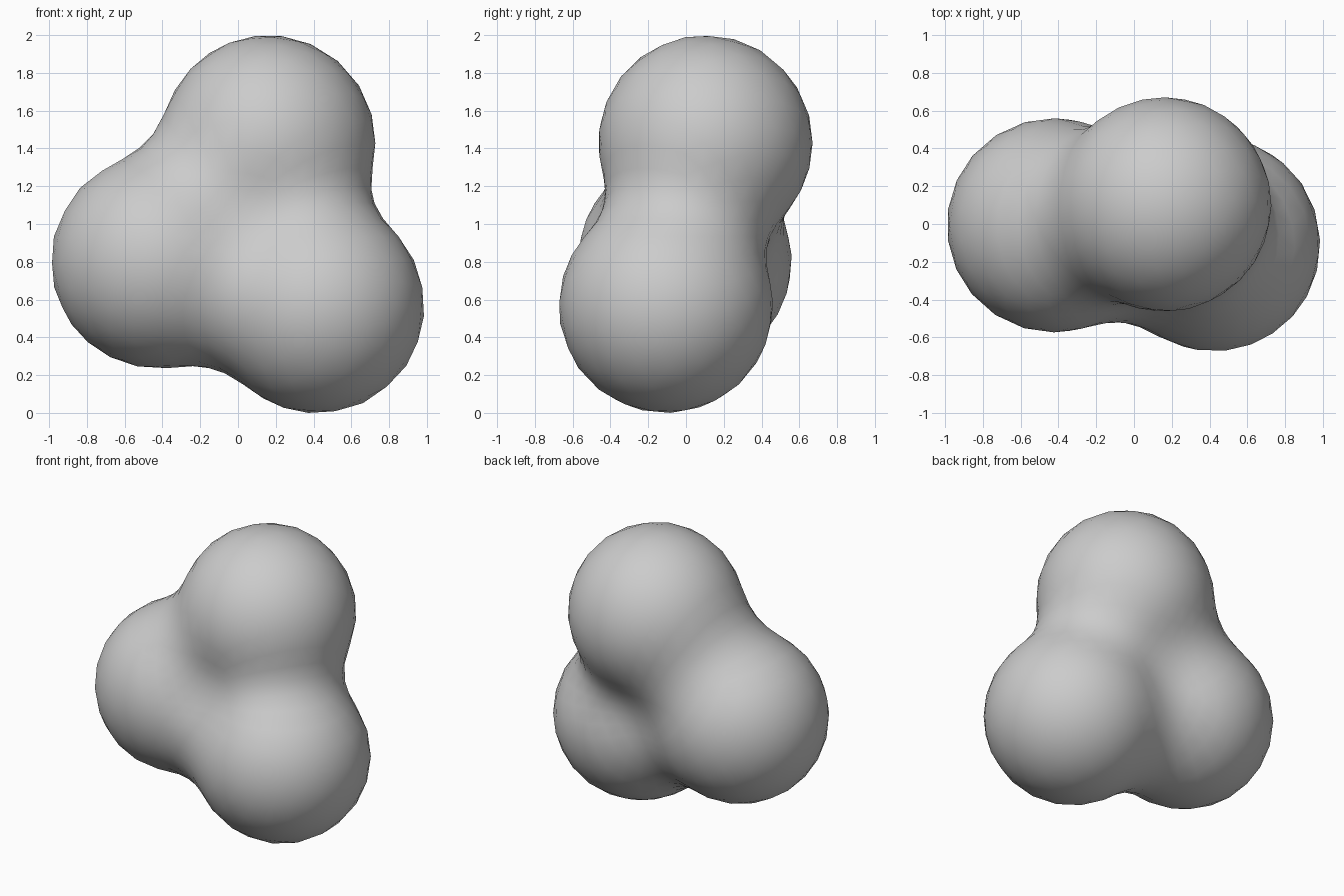
import bpy, bmesh
from mathutils import Vector

if "Cube" in bpy.data.objects:
    bpy.data.objects.remove(bpy.data.objects["Cube"])

# Three equal balls that melt together
BALLS = [Vector((0.16, 0.105, 1.435)),    # top
         Vector((-0.423, -0.005, 0.805)),  # left
         Vector((0.42, -0.105, 0.567))]    # lower right
REACH_SQ = 0.775      # squared influence radius of each ball
LEVEL = 0.585 ** 3    # field value on the surface (ball radius about 0.567)
CORE = sum(BALLS, Vector()) / 3


def field(p):
    return sum(max(0.0, 1 - (p - c).length_squared / REACH_SQ) ** 3 for c in BALLS)


def surface_point(direction):
    # March in from outside, then bisect onto the blended surface
    outer = 1.6
    while field(CORE + direction * outer) < LEVEL:
        outer -= 0.02
    lo, hi = outer, outer + 0.02
    for _ in range(12):
        mid = (lo + hi) / 2
        if field(CORE + direction * mid) > LEVEL:
            lo = mid
        else:
            hi = mid
    return CORE + direction * lo


# Blended body: a sphere pushed out onto the field surface
bm = bmesh.new()
bmesh.ops.create_icosphere(bm, subdivisions=4, radius=1)
for v in bm.verts:
    v.co = surface_point(v.co.normalized())

# Stand on the ground, centred
axes = [[v.co[i] for v in bm.verts] for i in range(3)]
shift = Vector((-(min(axes[0]) + max(axes[0])) / 2,
                -(min(axes[1]) + max(axes[1])) / 2,
                -min(axes[2])))
bmesh.ops.translate(bm, verts=bm.verts, vec=shift)
for f in bm.faces:
    f.smooth = True

mesh = bpy.data.meshes.new("blended_balls")
bm.to_mesh(mesh)
bm.free()
body = bpy.data.objects.new("blended_balls", mesh)
bpy.context.collection.objects.link(body)
